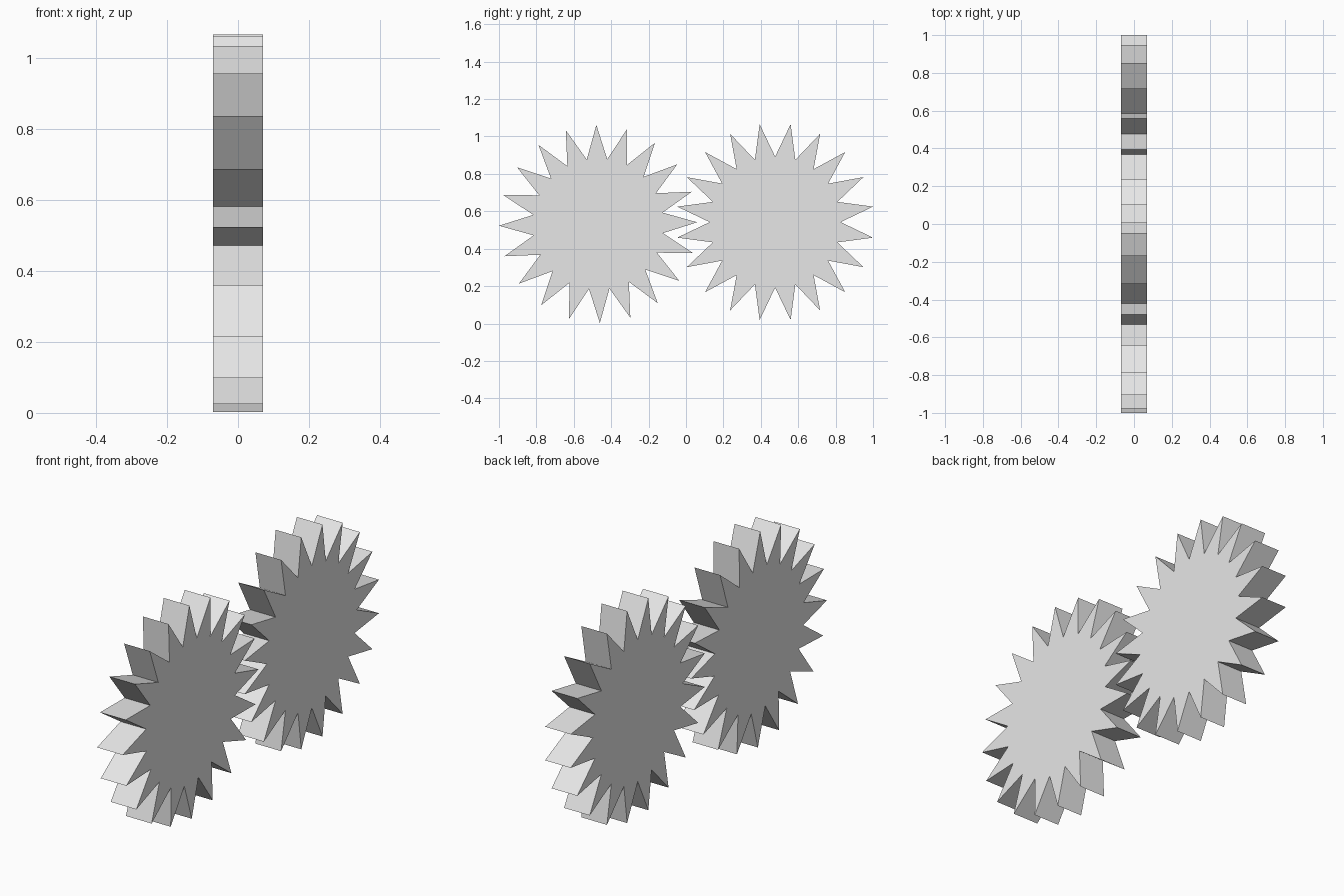
import bpy, bmesh, math

old = bpy.data.objects.get("Cube")
if old:
    bpy.data.objects.remove(old, do_unlink=True)

TEETH = 20
TIP_RADIUS = 0.53
ROOT_RADIUS = 0.35
HALF_THICKNESS = 0.07

# Single light grey material
grey = bpy.data.materials.new("light_grey")
grey.use_nodes = True
colour = (0.8, 0.8, 0.8, 1.0)
grey.diffuse_color = colour
grey.node_tree.nodes["Principled BSDF"].inputs["Base Color"].default_value = colour


def make_gear(name, y, z, first_tip_degrees):
    """Spiked wheel in the YZ plane, extruded along X."""
    bm = bmesh.new()
    verts = []
    for i in range(TEETH * 2):
        radius = ROOT_RADIUS if i % 2 else TIP_RADIUS
        angle = math.radians(first_tip_degrees) + math.pi * i / TEETH
        verts.append(bm.verts.new((-HALF_THICKNESS,
                                   radius * math.cos(angle),
                                   radius * math.sin(angle))))
    face = bm.faces.new(verts)
    # Extrude the star outline into a thick plate
    result = bmesh.ops.extrude_face_region(bm, geom=[face], use_keep_orig=True)
    moved = [v for v in result["geom"] if isinstance(v, bmesh.types.BMVert)]
    bmesh.ops.translate(bm, verts=moved, vec=(2 * HALF_THICKNESS, 0, 0))
    bmesh.ops.recalc_face_normals(bm, faces=bm.faces[:])
    mesh = bpy.data.meshes.new(name)
    bm.to_mesh(mesh)
    bm.free()
    mesh.materials.append(grey)
    gear = bpy.data.objects.new(name, mesh)
    gear.location = (0, y, z)
    bpy.context.collection.objects.link(gear)
    return gear


# Two meshing gears, the rear one turned by half a tooth
make_gear("front_gear", -0.47, 0.532, 1)
make_gear("rear_gear", 0.4765, 0.542, 9)
